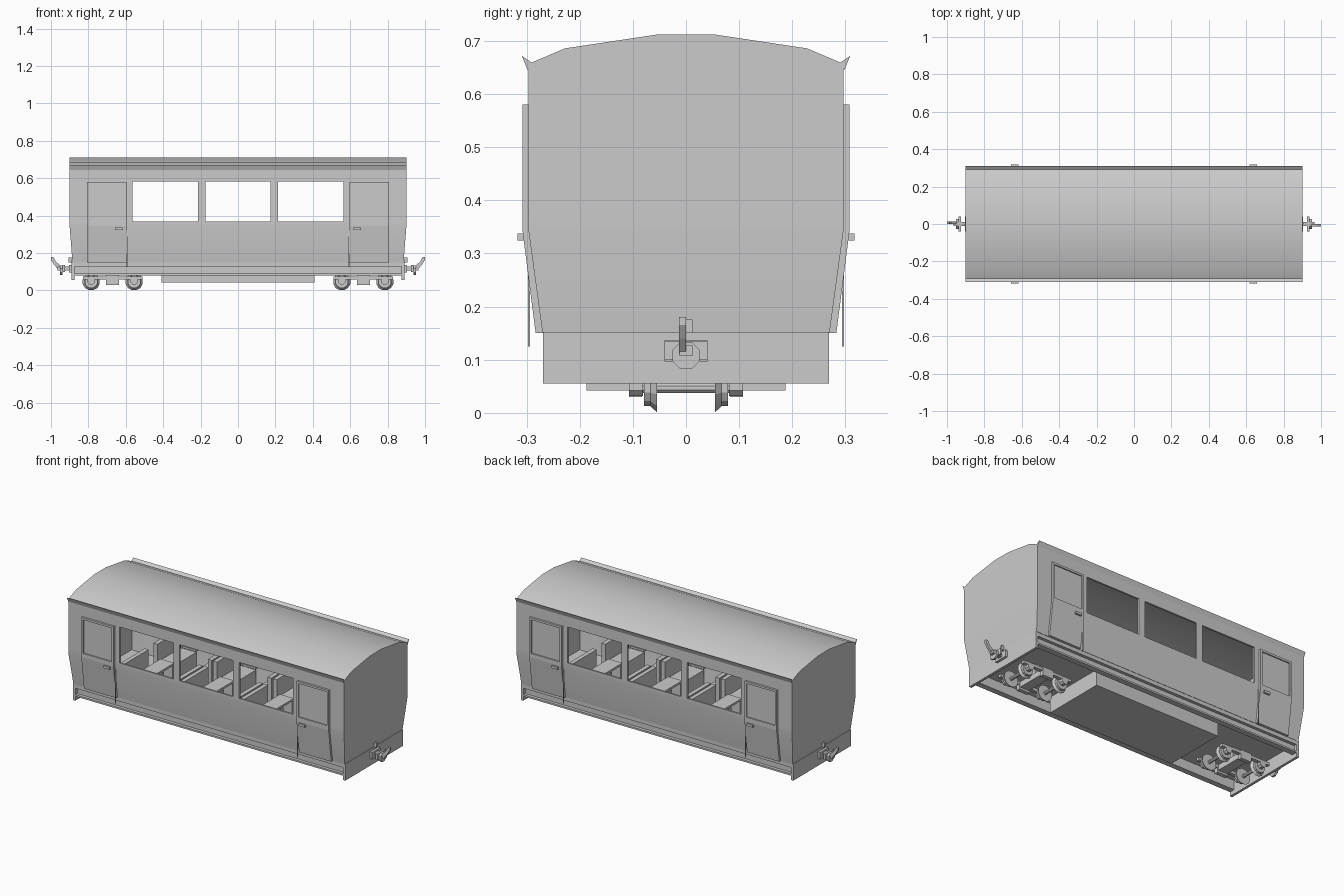
import bpy, bmesh, math
from mathutils import Matrix, Vector

if "Cube" in bpy.data.objects:
    bpy.data.objects.remove(bpy.data.objects["Cube"])

grey = bpy.data.materials.new("plain_grey")
grey.diffuse_color = (0.6, 0.6, 0.6, 1)
grey.use_nodes = True
grey.node_tree.nodes["Principled BSDF"].inputs["Base Color"].default_value = grey.diffuse_color


def finish(name, bm):
    bmesh.ops.recalc_face_normals(bm, faces=bm.faces)
    me = bpy.data.meshes.new(name)
    bm.to_mesh(me)
    bm.free()
    me.materials.append(grey)
    ob = bpy.data.objects.new(name, me)
    bpy.context.collection.objects.link(ob)
    return ob


def box(name, x0, x1, y0, y1, z0, z1):
    bm = bmesh.new()
    m = Matrix.Translation(((x0 + x1) / 2, (y0 + y1) / 2, (z0 + z1) / 2))
    m = m @ Matrix.Diagonal((abs(x1 - x0), abs(y1 - y0), abs(z1 - z0), 1))
    bmesh.ops.create_cube(bm, size=1, matrix=m)
    return finish(name, bm)


def prism(name, pts, axis, a, b):
    """Extrude a profile: (y, z) along x, or (x, z) along y."""
    bm = bmesh.new()
    place = (lambda p, t: (t, p[0], p[1])) if axis == 'x' else (lambda p, t: (p[0], t, p[1]))
    face = bm.faces.new([bm.verts.new(place(p, a)) for p in pts])
    ext = bmesh.ops.extrude_face_region(bm, geom=[face])
    d = Vector((b - a, 0, 0)) if axis == 'x' else Vector((0, b - a, 0))
    bmesh.ops.translate(bm, vec=d, verts=[v for v in ext['geom'] if isinstance(v, bmesh.types.BMVert)])
    return finish(name, bm)


def cyl(name, c, r1, r2, depth, axis, sides=12):
    bm = bmesh.new()
    rot = Matrix.Rotation(math.pi / 2, 4, 'Y') if axis == 'x' else Matrix.Rotation(-math.pi / 2, 4, 'X')
    m = Matrix.Translation(c) @ rot @ Matrix.Rotation(math.pi / sides, 4, 'Z')
    bmesh.ops.create_cone(bm, cap_ends=True, segments=sides, radius1=r1, radius2=r2, depth=depth, matrix=m)
    return finish(name, bm)


# body shell: walls with open windows, tapered skirt, closed ends, arched roof
levels = [(.15, .885, .27), (.34, .9, .296), (.37, .9, .296), (.583, .9, .296), (.657, .9, .296)]
cols = [-1, -.565, -.215, -.175, .175, .215, .565, 1]
roof = [(-.296, .657), (-.228, .686), (-.055, .712), (.055, .712), (.228, .686), (.296, .657)]
bm = bmesh.new()
cache = {}


def vert(*co):
    key = tuple(round(c, 4) for c in co)
    if key not in cache:
        cache[key] = bm.verts.new(key)
    return cache[key]


def side_vert(s, c, l):
    z, hx, hy = levels[l]
    return vert(c * hx if abs(c) == 1 else c, s * hy, z)


for s in (-1, 1):
    for l in range(4):
        for i in range(7):
            if l == 2 and i in (1, 3, 5):
                continue
            bm.faces.new([side_vert(s, cols[i], l), side_vert(s, cols[i + 1], l),
                          side_vert(s, cols[i + 1], l + 1), side_vert(s, cols[i], l + 1)])
    bm.faces.new([side_vert(-1, s, 0), side_vert(1, s, 0), side_vert(1, s, 1), side_vert(-1, s, 1)])
    bm.faces.new([side_vert(-1, s, l) for l in (3, 2, 1)] + [side_vert(1, s, l) for l in (1, 2, 3)]
                 + [vert(s * .9, y, z) for y, z in reversed(roof)])
for (ya, za), (yb, zb) in zip(roof, roof[1:]):
    edge_pts = [vert(-.9, ya, za), vert(-.9, yb, zb)]
    right = [vert(.9, yb, zb), vert(.9, ya, za)]
    if ya == -.296:      # share the wall's upper vertices
        right += [side_vert(-1, c, 4) for c in reversed(cols[1:-1])]
    if yb == .296:
        edge_pts += [side_vert(1, c, 4) for c in cols[1:-1]]
    bm.faces.new(edge_pts + right)
body = finish("carriage_body", bm)
sol = body.modifiers.new("wall_thickness", 'SOLIDIFY')
sol.thickness = .01
sol.offset = -1
bpy.context.view_layer.objects.active = body
body.select_set(True)
bpy.ops.object.modifier_apply(modifier=sol.name)
bpy.ops.object.shade_smooth_by_angle(angle=math.radians(30))
body.select_set(False)

# underframe
box("floor", -.88, .88, -.262, .262, .135, .152)
box("underfloor_box", -.41, .41, -.187, .187, .042, .136)
for s in (-1, 1):
    box("buffer_beam", s * .874, s * .889, -.269, .269, .055, .152)
    prism("solebar_channel", [(s * y, z) for y, z in
          [(.235, .15), (.268, .15), (.268, .128), (.25, .128), (.25, .09), (.268, .09), (.268, .08), (.235, .08)]],
          'x', -.875, .875)
    prism("roof_gutter", [(s * .290, .659), (s * .309, .672), (s * .298, .645)], 'x', -.9, .9)

# doors, two on each side
for s in (-1, 1):
    for d in (-1, 1):
        prism("door_lower_panel", [(s * y, z) for y, z in
              [(.262, .15), (.283, .15), (.308, .345), (.308, .37), (.288, .37), (.288, .345)]],
              'x', d * .597, d * .807)
        for xa, xb in ((.597, .609), (.795, .807)):
            box("door_stile", d * xa, d * xb, s * .288, s * .308, .37, .58)
        box("door_top_rail", d * .609, d * .795, s * .288, s * .308, .568, .58)
        box("door_window", d * .609, d * .795, s * .288, s * .301, .37, .568)
        box("door_handle", d * .617, d * .657, s * .3, s * .317, .324, .338)
        box("door_edge_rail", d * .592, d * .596, s * .294, s * .297, .125, .58)

# seats in facing pairs with a table at each window
for cx in (-.39, 0, .39):
    for s in (-1, 1):
        for d in (-1, 1):
            box("seat_back", cx + d * .165, cx + d * .19, s * .04, s * .262, .15, .355)
            box("seat", cx + d * .065, cx + d * .165, s * .04, s * .262, .15, .25)
        box("table", cx - .045, cx + .045, s * .1, s * .284, .343, .355)

# bogies
for b in (-.67, .67):
    for w in (-.115, .115):
        x = b + w
        cyl("axle", (x, 0, .047), .01, .01, .2, 'y', 8)
        for s in (-1, 1):
            inner, outer = (.047, .036) if s > 0 else (.036, .047)
            cyl("wheel_flange", (x, s * .061, .047), inner, outer, .012, 'y')
            cyl("wheel_tread", (x, s * .073, .047), .035, .035, .013, 'y')
            cyl("axle_box", (x, s * .094, .05), .02, .02, .026, 'y', 8)
    for s in (-1, 1):
        box("bogie_side_frame", b - .16, b + .16, s * .083, s * .104, .058, .074)
        box("bogie_spring_box", b - .035, b + .035, s * .083, s * .107, .03, .08)
    box("bogie_bolster", b - .03, b + .03, -.085, .085, .042, .075)
    box("bogie_pivot", b - .025, b + .025, -.03, .03, .07, .136)

# couplers, the rear one turned half a turn
for t in (-1, 1):
    parts = [
        box("coupler_mount", .888, .903, -.04, .04, .097, .137),
        box("coupler_stem", .9, .965, -.012, .012, .107, .127),
        box("coupler_crossbar", .925, .937, -.04, .04, .1, .135),
        cyl("coupler_buffer", (.944, 0, .108), .028, .028, .013, 'x', 8),
        box("coupler_pin", .888, .905, 0, .012, .15, .176),
        prism("coupler_hook", [(.945, .112), (.962, .112), (.985, .14), (1, .165), (1, .18), (.988, .18),
                               (.972, .152), (.945, .13)], 'y', -.013, 0)]
    if t < 0:
        for p in parts:
            p.data.transform(Matrix.Rotation(math.pi, 4, 'Z'))
